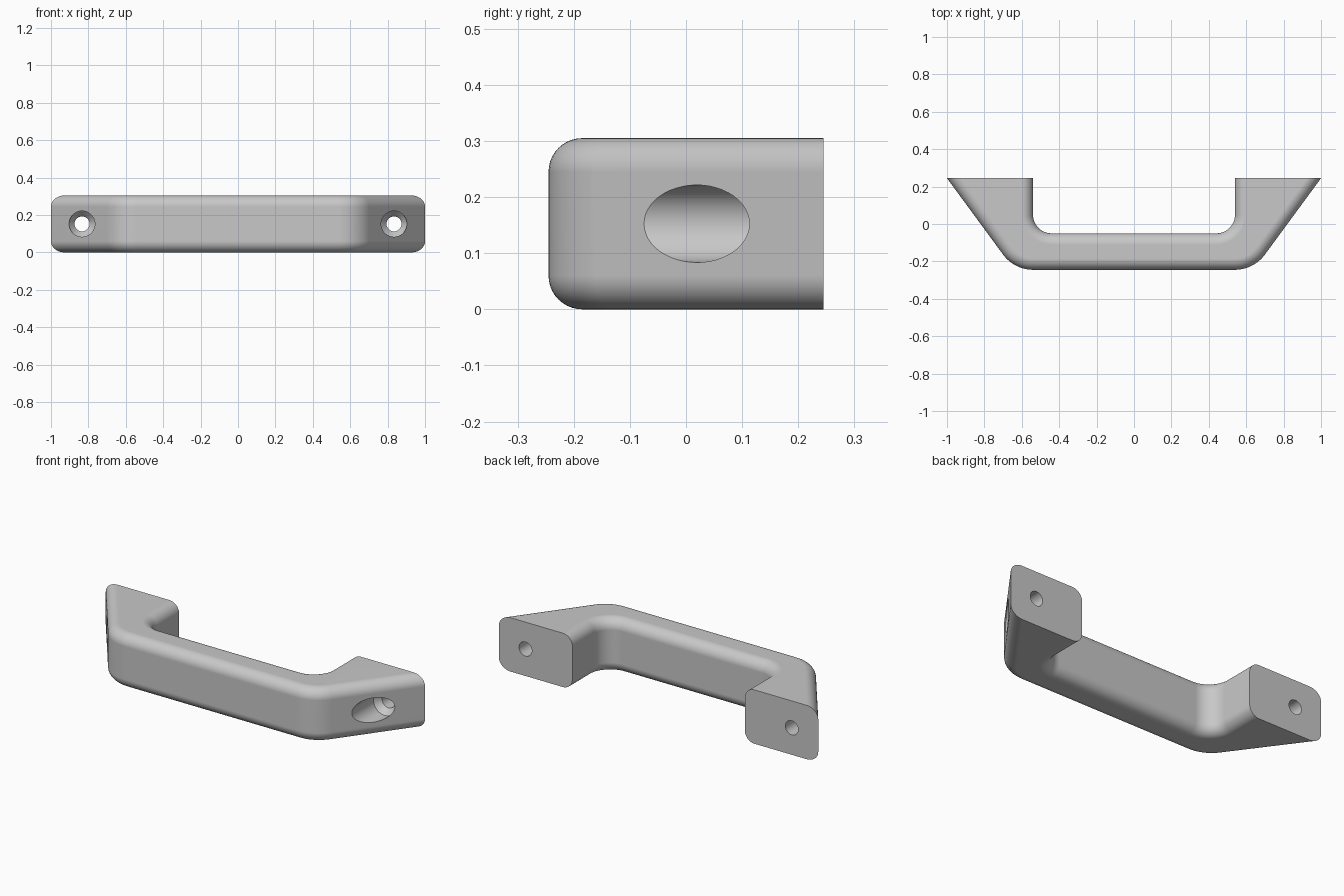
import bpy, bmesh, math
from mathutils import Vector

if "Cube" in bpy.data.objects:
    bpy.data.objects.remove(bpy.data.objects["Cube"], do_unlink=True)

HEIGHT, BACK, FRONT = 0.305, 0.245, -0.245
EDGE_RADIUS = 0.06

# Single plain grey finish
grey = bpy.data.materials.new("light_grey")
grey.use_nodes = True
grey.diffuse_color = (0.58, 0.58, 0.58, 1)
grey.node_tree.nodes["Principled BSDF"].inputs["Base Color"].default_value = grey.diffuse_color


def make_object(name, bm):
    bmesh.ops.recalc_face_normals(bm, faces=bm.faces)
    mesh = bpy.data.meshes.new(name)
    bm.to_mesh(mesh)
    bm.free()
    mesh.materials.append(grey)
    obj = bpy.data.objects.new(name, mesh)
    bpy.context.collection.objects.link(obj)
    return obj


def fillet(before, corner, after, radius, steps=12):
    """Points of an arc that rounds one corner of the outline."""
    a, c, b = Vector(before), Vector(corner), Vector(after)
    u, v = (a - c).normalized(), (b - c).normalized()
    half = u.angle(v) / 2
    centre = c + (u + v).normalized() * radius / math.sin(half)
    start = c + u * radius / math.tan(half) - centre
    end = c + v * radius / math.tan(half) - centre
    total = start.angle(end)
    return [centre + (start * math.sin((1 - t) * total) + end * math.sin(t * total)) / math.sin(total)
            for t in (i / steps for i in range(steps + 1))]


# Handle outline: right half, then its mirror
pad_outer, pad_inner = (1, BACK), (0.54, BACK)
outer_corner, inner_corner = (0.64, FRONT), (0.54, -0.05)
half = [Vector(pad_inner), Vector(pad_outer)]
half = (fillet((0, -0.05), inner_corner, pad_inner, 0.1) + half
        + fillet(pad_outer, outer_corner, (0, FRONT), 0.2))
outline = half + [Vector((-p.x, p.y)) for p in reversed(half)]

# Extrude, then round every long edge except those of the mounting pads
bm = bmesh.new()
base = bm.faces.new([bm.verts.new((p.x, p.y, 0)) for p in outline])
top = bmesh.ops.extrude_face_region(bm, geom=[base], use_keep_orig=True)["geom"]
bmesh.ops.translate(bm, vec=(0, 0, HEIGHT), verts=[g for g in top if isinstance(g, bmesh.types.BMVert)])
bmesh.ops.recalc_face_normals(bm, faces=bm.faces)
rim = [e for e in bm.edges
       if abs(e.verts[0].co.z - e.verts[1].co.z) < 1e-5
       and min(v.co.y for v in e.verts) < BACK - 1e-4]
bmesh.ops.bevel(bm, geom=rim, offset=EDGE_RADIUS, offset_type='OFFSET', segments=10,
                profile=0.5, affect='EDGES', clamp_overlap=False)
handle = make_object("handle", bm)

# Stepped screw holes: wide bore, short cone, narrow bore
bore = [(0, -0.4), (0.069, -0.4), (0.069, 0.12), (0.04, 0.155), (0.04, 0.4), (0, 0.4)]
SIDES = 48
for side in (-1, 1):
    bm = bmesh.new()
    rings = []
    for radius, y in bore[1:-1]:
        rings.append([bm.verts.new((side * 0.834 + radius * math.cos(a), y,
                                    HEIGHT / 2 + radius * math.sin(a)))
                      for a in (math.tau * i / SIDES for i in range(SIDES))])
    for r, s in zip(rings, rings[1:]):
        for i in range(SIDES):
            j = (i + 1) % SIDES
            bm.faces.new((r[i], r[j], s[j], s[i]))
    bm.faces.new(rings[0])
    bm.faces.new(rings[-1])
    cutter = make_object("screw_hole_cutter", bm)
    cutter.hide_render = True

    bpy.context.view_layer.objects.active = handle
    cut = handle.modifiers.new("screw_hole", 'BOOLEAN')
    cut.operation, cut.solver, cut.object = 'DIFFERENCE', 'EXACT', cutter
    bpy.ops.object.modifier_apply(modifier=cut.name)
    bpy.data.objects.remove(cutter, do_unlink=True)

# Smooth rounded edges, crisp pads and hole rims
bpy.ops.object.select_all(action='DESELECT')
handle.select_set(True)
bpy.context.view_layer.objects.active = handle
bpy.ops.object.shade_smooth_by_angle(angle=math.radians(25))
weighted = handle.modifiers.new("even_shading", 'WEIGHTED_NORMAL')
weighted.keep_sharp = True
